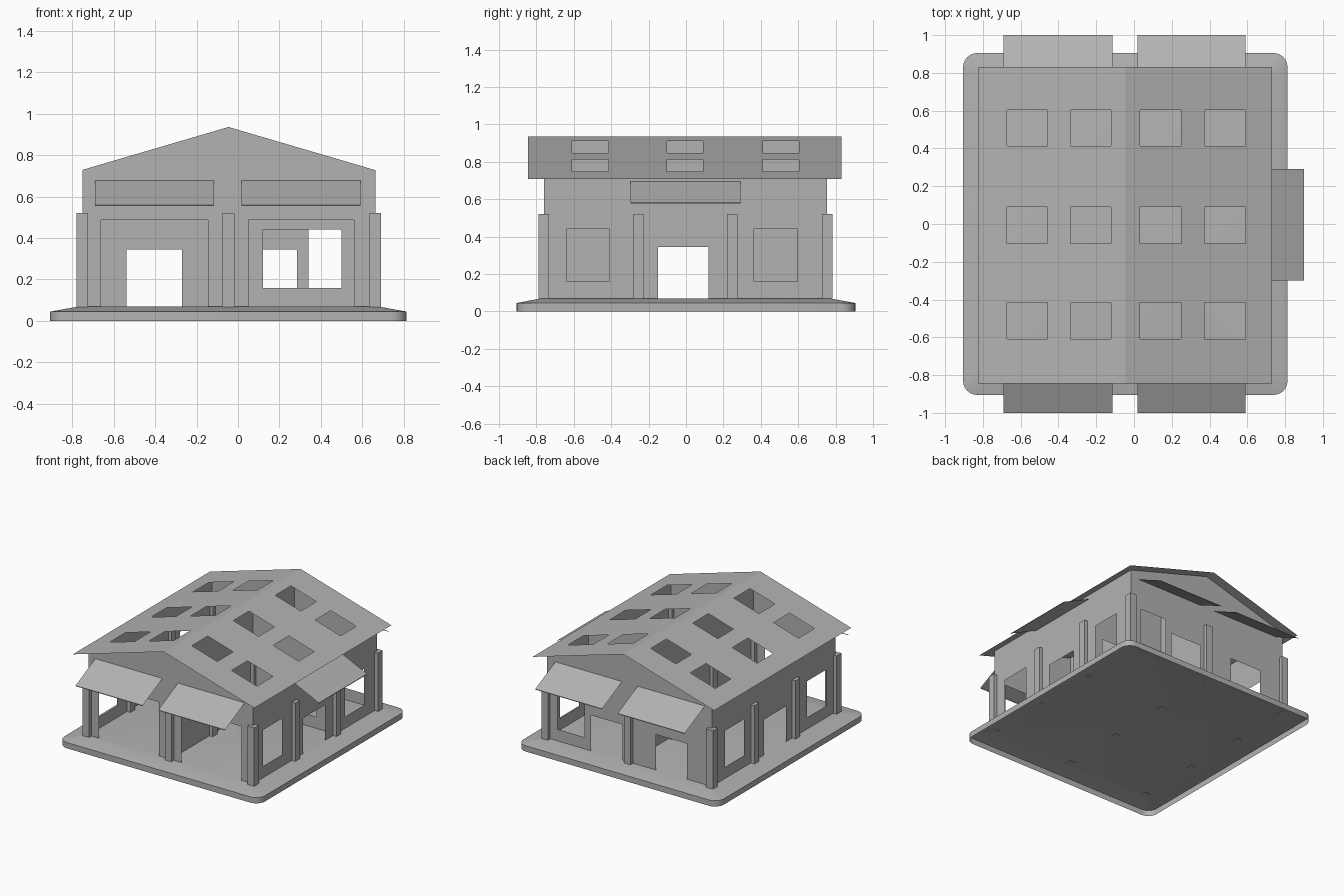
import bpy, bmesh, math

if "Cube" in bpy.data.objects:
    bpy.data.objects.remove(bpy.data.objects["Cube"])

CX, RIDGE, SLOPE = -0.046, 0.935, 0.2936     # ridge line and roof pitch
X0, X1, Y0, Y1 = -0.75, 0.662, -0.76, 0.755  # wall lines
FLOOR = 0.07

GREY = bpy.data.materials.new("plain_grey")
GREY.diffuse_color = (0.45, 0.45, 0.45, 1)
GREY.use_nodes = True
GREY.node_tree.nodes["Principled BSDF"].inputs["Base Color"].default_value = GREY.diffuse_color


def roof_z(x):
    return RIDGE - SLOPE * abs(x - CX)


def finish(name, bm):
    me = bpy.data.meshes.new(name)
    bm.to_mesh(me)
    bm.free()
    me.materials.append(GREY)
    ob = bpy.data.objects.new(name, me)
    bpy.context.collection.objects.link(ob)
    return ob


def panel(name, u0, u1, v0, top, place, holes=(), flip=False, breaks=()):
    """Thin sheet with rectangular holes (u0, u1, v0, v1), built in vertical strips."""
    bm = bmesh.new()
    us = sorted({u0, u1, *breaks, *[h[0] for h in holes], *[h[1] for h in holes]})
    for a, b in zip(us, us[1:]):
        cuts = sorted((h[2], h[3]) for h in holes if h[0] <= a and h[1] >= b)
        lows = [v0] + [c[1] for c in cuts]
        highs = [c[0] for c in cuts] + [None]
        for lo, hi in zip(lows, highs):
            ha, hb = (top(a), top(b)) if hi is None else (hi, hi)
            if min(ha, hb) - lo < 1e-5:
                continue
            pts = [(a, lo), (b, lo), (b, hb), (a, ha)]
            if flip:
                pts.reverse()
            bm.faces.new([bm.verts.new(place(u, v)) for u, v in pts])
    bmesh.ops.remove_doubles(bm, verts=bm.verts, dist=1e-5)
    return finish(name, bm)


def rounded_rect(cx, cy, hx, hy, r, n=6):
    pts = []
    for k, (sx, sy) in enumerate([(1, 1), (-1, 1), (-1, -1), (1, -1)]):
        for i in range(n + 1):
            t = math.pi / 2 * (k + i / n)
            pts.append((cx + sx * (hx - r) + r * math.cos(t),
                        cy + sy * (hy - r) + r * math.sin(t)))
    return pts


# Plinth: open underneath, sloped skirt up to the floor
bm = bmesh.new()
outer = rounded_rect(CX, 0, 0.859, 0.905, 0.075)
inner = rounded_rect(CX, -0.003, 0.722, 0.772, 0.004)
rings = [[bm.verts.new((x, y, z)) for x, y in ring]
         for ring, z in ((outer, 0), (outer, 0.045), (inner, FLOOR))]
for lo, hi in zip(rings, rings[1:]):
    for i in range(len(lo)):
        j = (i + 1) % len(lo)
        bm.faces.new((lo[i], lo[j], hi[j], hi[i]))
bm.faces.new(rings[-1])
plinth = finish("plinth", bm)
bpy.context.view_layer.objects.active = plinth
plinth.select_set(True)
bpy.ops.object.shade_smooth_by_angle(angle=math.radians(30))

# Gable walls
D, W0, W1 = 0.345, 0.16, 0.44  # door head, window sill and head
panel("front_wall", X0, X1, FLOOR, roof_z, lambda u, v: (u, Y0, v),
      [(-0.66, -0.145, FLOOR, 0.487), (0.05, 0.56, FLOOR, 0.487)], breaks=[CX])
panel("back_wall", X0, X1, FLOOR, roof_z, lambda u, v: (u, Y1, v),
      [(-0.537, -0.27, FLOOR, D), (0.015, 0.285, FLOOR, D), (0.34, 0.57, W0, W1)],
      flip=True, breaks=[CX])

# Side walls: a door between two windows
side_holes = [(-0.64, -0.41, W0, W1), (-0.15, 0.12, FLOOR, D), (0.363, 0.595, W0, W1)]
for name, x, flip in (("right_wall", X1, False), ("left_wall", X0, True)):
    panel(name, Y0, Y1, FLOOR, lambda u: roof_z(X1), lambda u, v, x=x: (x, u, v),
          side_holes, flip)

# Interior walls
panel("centre_wall", Y0, Y1, FLOOR, lambda u: RIDGE, lambda u, v: (CX, u, v),
      [(-0.15, 0.12, FLOOR, D)])
panel("room_wall", CX, X1, FLOOR, roof_z, lambda u, v: (u, 0.247, v),
      [(0.12, 0.50, W0, W1)])

# Roof slopes with skylight openings; v runs from eave to ridge
EAVE = 0.777
skylights = {1: ((0.077, 0.295), (0.418, 0.636)), -1: ((0.075, 0.289), (0.413, 0.627))}
for name, s in (("right_roof", 1), ("left_roof", -1)):
    holes = [(y0, y1, EAVE - b, EAVE - a)
             for y0, y1 in ((-0.61, -0.415), (-0.102, 0.09), (0.412, 0.603))
             for a, b in skylights[s]]
    panel(name, -0.845, 0.832, 0, lambda u: EAVE,
          lambda u, v, s=s: (CX + s * (EAVE - v), u, RIDGE - SLOPE * (EAVE - v)),
          holes, flip=s < 0)

# Columns on a 3 x 4 grid, their feet just showing under the floor
for x in (X0, CX, X1):
    for y in (Y0, -0.256, 0.247, Y1):
        bm = bmesh.new()
        bmesh.ops.create_cube(bm, size=1)
        for v in bm.verts:
            v.co = (x + v.co.x * 0.056, y + v.co.y * 0.057, 0.294 + v.co.z * 0.452)
        finish("column", bm)

# Sloping awnings with a small lip; v = 0 at the outer edge, 1 at the wall
for x0, x1 in ((-0.69, -0.115), (0.018, 0.59)):
    for s, wall in ((-1, Y0), (1, Y1)):
        panel("awning", x0, x1, 0, lambda u: 1,
              lambda u, v, s=s, wall=wall: (u, s * (1 - v) + wall * v, 0.56 + 0.117 * v),
              flip=s > 0)
        panel("awning_lip", x0, x1, 0.555, lambda u: 0.56, lambda u, v, s=s: (u, s, v),
              flip=s > 0)
panel("side_awning", -0.298, 0.292, 0, lambda u: 1,
      lambda u, v: (0.90 * (1 - v) + X1 * v, u, 0.582 + 0.112 * v))
panel("side_awning_lip", -0.298, 0.292, 0.577, lambda u: 0.582, lambda u, v: (0.90, u, v))
